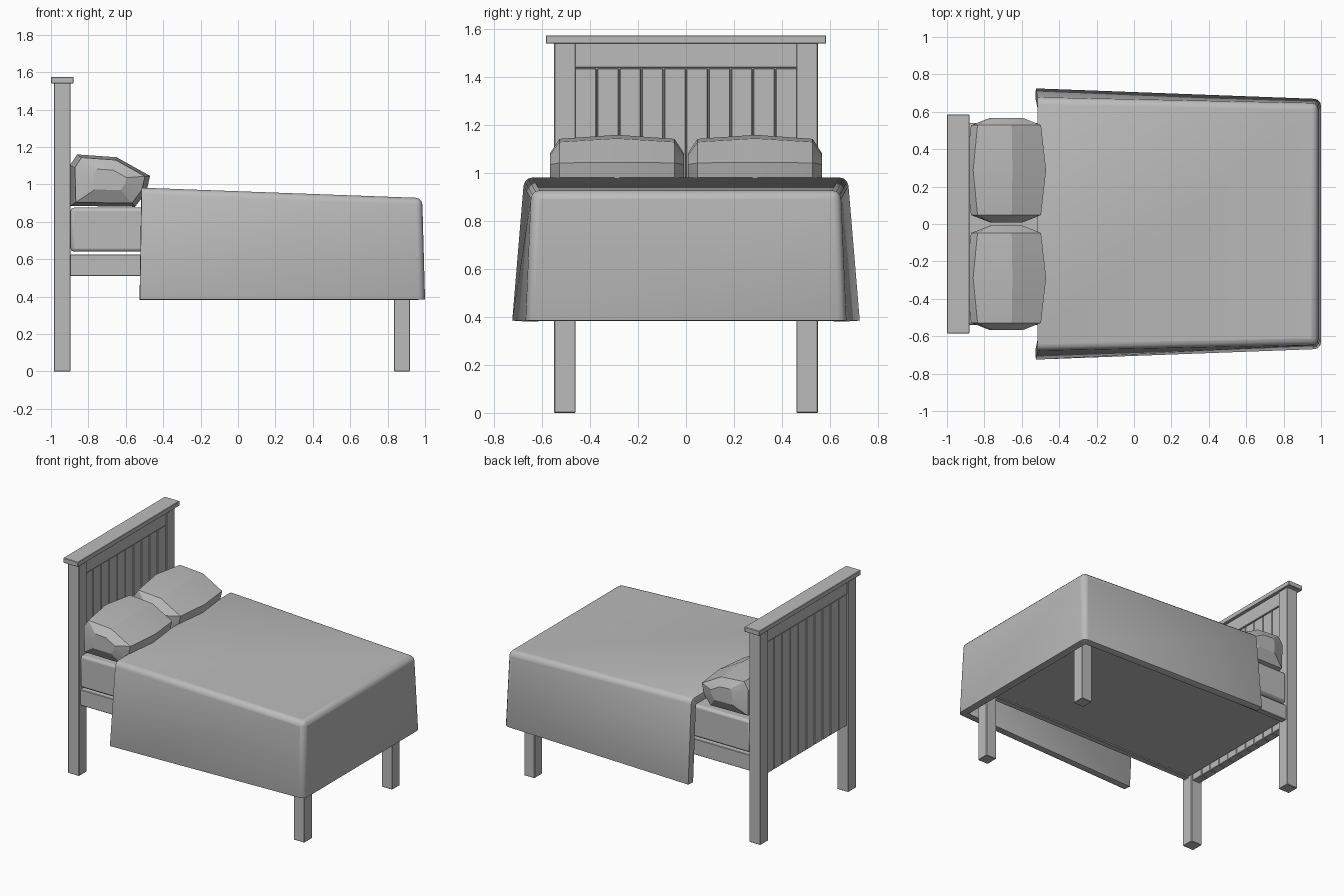
import bpy
import bmesh
import math

cube = bpy.data.objects.get("Cube")
if cube:
    bpy.data.objects.remove(cube, do_unlink=True)

COLOUR = (0.5, 0.5, 0.5, 1)
grey = bpy.data.materials.new("plain grey")
grey.use_nodes = True
grey.diffuse_color = COLOUR
grey.node_tree.nodes["Principled BSDF"].inputs["Base Color"].default_value = COLOUR


def make(name, bm):
    mesh = bpy.data.meshes.new(name)
    bm.to_mesh(mesh)
    bm.free()
    obj = bpy.data.objects.new(name, mesh)
    bpy.context.collection.objects.link(obj)
    mesh.materials.append(grey)
    return obj


def bevel(obj, width, segments=1, angle=30):
    mod = obj.modifiers.new("Bevel", "BEVEL")
    mod.width = width
    mod.segments = segments
    mod.limit_method = "ANGLE"
    mod.angle_limit = math.radians(angle)


def box(name, x, y, z, edge=0.003, segments=1):
    """Box from (low, high) ranges on each axis."""
    bm = bmesh.new()
    bmesh.ops.create_cube(bm, size=1)
    for v in bm.verts:
        for i, (low, high) in enumerate((x, y, z)):
            v.co[i] = high if v.co[i] > 0 else low
    obj = make(name, bm)
    bevel(obj, edge, segments)
    return obj


def smooth(obj, angle=35):
    bpy.ops.object.select_all(action="DESELECT")
    obj.select_set(True)
    bpy.context.view_layer.objects.active = obj
    bpy.ops.object.shade_smooth_by_angle(angle=math.radians(angle))


# Posts, legs and side rails on both sides
for side, s in (("left", 1), ("right", -1)):
    y = sorted((s * 0.46, s * 0.55))
    box(f"headboard_post_{side}", (-0.985, -0.895), y, (0, 1.55))
    box(f"foot_leg_{side}", (0.835, 0.92), y, (0, 0.6))
    box(f"side_rail_{side}", (-0.9, 0.9), sorted((s * 0.49, s * 0.535)), (0.51, 0.625))

# Headboard cap, top rail and grooved planks over a core
box("headboard_cap", (-1, -0.88), (-0.585, 0.585), (1.54, 1.575))
box("headboard_top_rail", (-0.975, -0.902), (-0.465, 0.465), (1.44, 1.545))
box("headboard_core", (-0.96, -0.92), (-0.465, 0.465), (0.485, 1.45))
PLANKS = 10
step = 0.93 / PLANKS
for i in range(PLANKS):
    low = -0.465 + i * step
    box(f"headboard_plank_{i + 1}", (-0.97, -0.908),
        (low + 0.002, low + step - 0.002), (0.48, 1.438))

# Base and mattress
box("bed_base", (-0.9, 0.9), (-0.5, 0.5), (0.52, 0.62))
box("foot_rail", (0.85, 0.9), (-0.5, 0.5), (0.51, 0.625))
smooth(box("mattress", (-0.895, 0.93), (-0.54, 0.54), (0.64, 0.875), 0.018, 2))

# Blanket: open draped shell, flaring towards the head and the hem
bm = bmesh.new()
corners = [(-0.525, 0.725, 0.385), (-0.515, 0.675, 0.982),
           (1.0, 0.668, 0.385), (0.985, 0.645, 0.927)]
v = [bm.verts.new((x, s * y, z)) for x, y, z in corners for s in (-1, 1)]
for face in ((2, 6, 7, 3), (4, 5, 7, 6), (0, 4, 6, 2), (5, 1, 3, 7)):
    bm.faces.new([v[i] for i in face])
blanket = make("blanket", bm)
bevel(blanket, 0.035, 3)
shell = blanket.modifiers.new("Thickness", "SOLIDIFY")
shell.thickness = 0.055
shell.offset = -1
bevel(blanket, 0.014, 2, 60)
smooth(blanket)

# Pillows: a plump side profile lofted across the width
PROFILE = [(-0.895, 0.885), (-0.9, 1.1), (-0.86, 1.16), (-0.65, 1.145),
           (-0.47, 1.045), (-0.49, 0.96), (-0.55, 0.88)]
SECTIONS = [(-0.28, 0.4), (-0.24, 0.87), (0, 1), (0.24, 0.87), (0.28, 0.4)]
CX, CZ = -0.68, 1.03
for side, s in (("left", 1), ("right", -1)):
    bm = bmesh.new()
    rings = [[bm.verts.new((CX + (x - CX) * k, s * 0.288 + y, CZ + (z - CZ) * k))
              for x, z in PROFILE] for y, k in SECTIONS]
    n = len(PROFILE)
    for a, b in zip(rings, rings[1:]):
        for i in range(n):
            j = (i + 1) % n
            bm.faces.new((a[i], a[j], b[j], b[i]))
    bm.faces.new(rings[0])
    bm.faces.new(rings[-1])
    bmesh.ops.recalc_face_normals(bm, faces=bm.faces)
    smooth(make(f"pillow_{side}", bm), 20)
